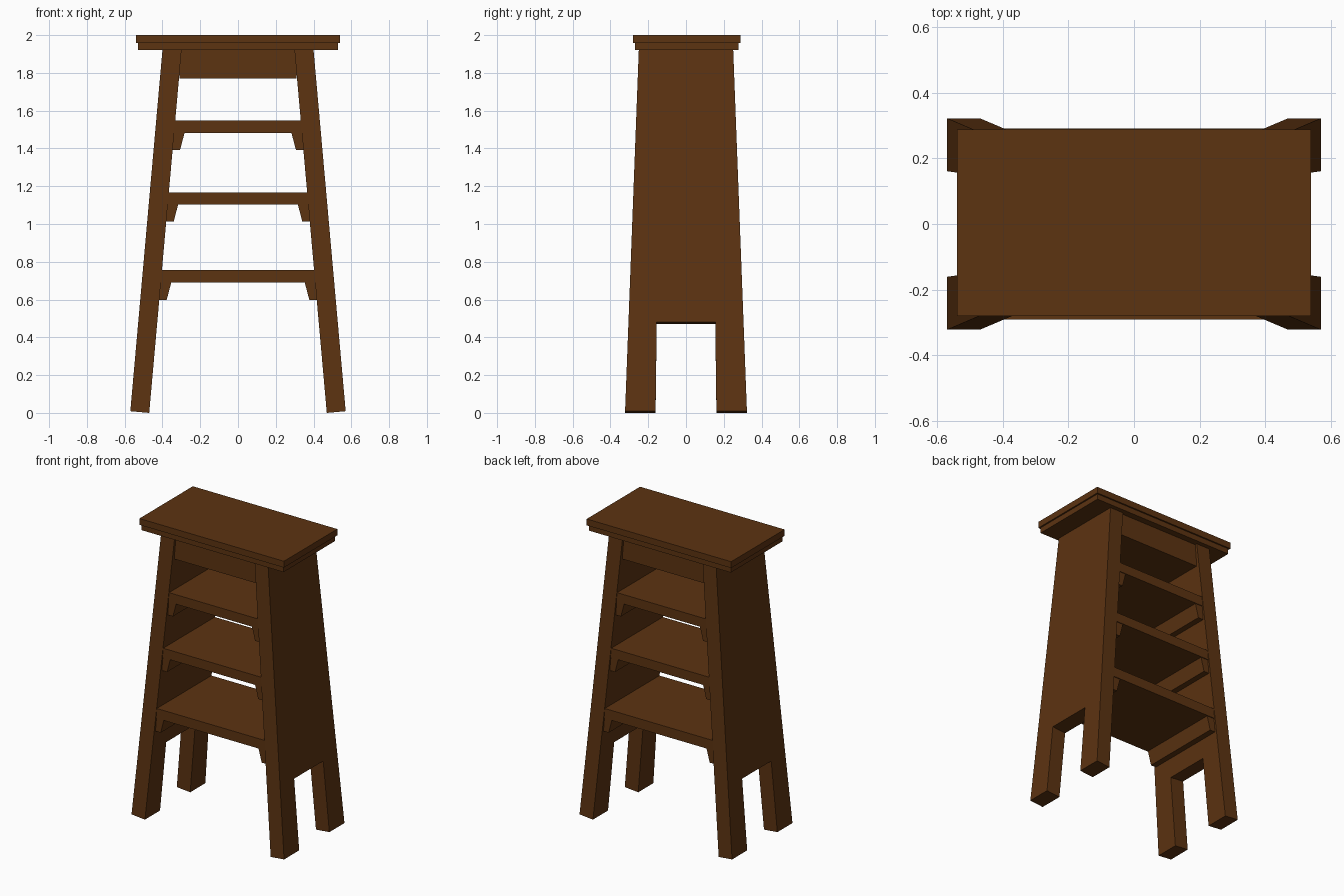
import bpy, bmesh

if "Cube" in bpy.data.objects:
    bpy.data.objects.remove(bpy.data.objects["Cube"])

wood = bpy.data.materials.new("dark brown wood")
wood.diffuse_color = (0.107, 0.033, 0.0056, 1)
wood.use_nodes = True
wood.node_tree.nodes["Principled BSDF"].inputs["Base Color"].default_value = wood.diffuse_color


def prism(name, ring_a, ring_b):
    """Solid between two matching outlines."""
    bm = bmesh.new()
    a = [bm.verts.new(p) for p in ring_a]
    b = [bm.verts.new(p) for p in ring_b]
    bm.faces.new(a)
    bm.faces.new(b)
    for i in range(len(a)):
        j = (i + 1) % len(a)
        bm.faces.new((a[i], a[j], b[j], b[i]))
    bmesh.ops.recalc_face_normals(bm, faces=bm.faces)
    me = bpy.data.meshes.new(name)
    bm.to_mesh(me)
    bm.free()
    me.materials.append(wood)
    ob = bpy.data.objects.new(name, me)
    bpy.context.collection.objects.link(ob)
    return ob


def profile_xz(name, pts, y0, y1):
    """Front-view outline carried along y."""
    return prism(name, [(x, y0, z) for x, z in pts], [(x, y1, z) for x, z in pts])


def box(name, hx, y0, y1, z0, z1):
    return profile_xz(name, [(-hx, z0), (hx, z0), (hx, z1), (-hx, z1)], y0, y1)


def outer_x(z):      # sloping outside of the side panels
    return 0.40 + 0.17 * (1.92 - z) / 1.91


def inner_x(z):      # sloping inside of the side panels
    return outer_x(z) - 0.101


def half_depth(z):   # panels widen towards the floor
    return 0.25 + 0.0725 * (1.92 - z) / 1.91


# Two-tier seat top
box("seat_top", 0.54, -0.281, 0.289, 1.957, 2.0)
box("seat_lower_board", 0.53, -0.271, 0.279, 1.92, 1.957)

# Splayed side panels with a notch that leaves two feet
half = [(half_depth(1.93), 1.93), (half_depth(0.009), 0.009), (0.161, 0.009), (0.155, 0.48)]
outline = half + [(-y, z) for y, z in reversed(half)]
for side, s in (("left", -1), ("right", 1)):
    prism(side + "_panel",
          [(s * outer_x(z), y, z) for y, z in outline],
          [(s * (outer_x(z) - 0.10), y, z - 0.009) for y, z in outline])

# Apron block under the seat
box("apron", 0.31, -0.235, 0.235, 1.77, 1.925)

# Shelves, each resting on a pair of bevelled cleats
for n, (z0, z1) in enumerate(((0.69, 0.757), (1.104, 1.168), (1.483, 1.547)), 1):
    d = half_depth(z1) - 0.003
    e = 0.01
    profile_xz(f"shelf_{n}", [(-inner_x(z0) - e, z0), (inner_x(z0) + e, z0),
                              (inner_x(z1) + e, z1), (-inner_x(z1) - e, z1)], -d, d)
    zb = z0 - 0.092
    for side, s in (("left", -1), ("right", 1)):
        pts = [(inner_x(z0) + e, z0), (inner_x(z0) - 0.055, z0),
               (inner_x(zb) - 0.039, zb), (inner_x(zb) + e, zb)]
        profile_xz(f"{side}_cleat_{n}", [(s * x, z) for x, z in pts], -d + 0.005, d - 0.005)
